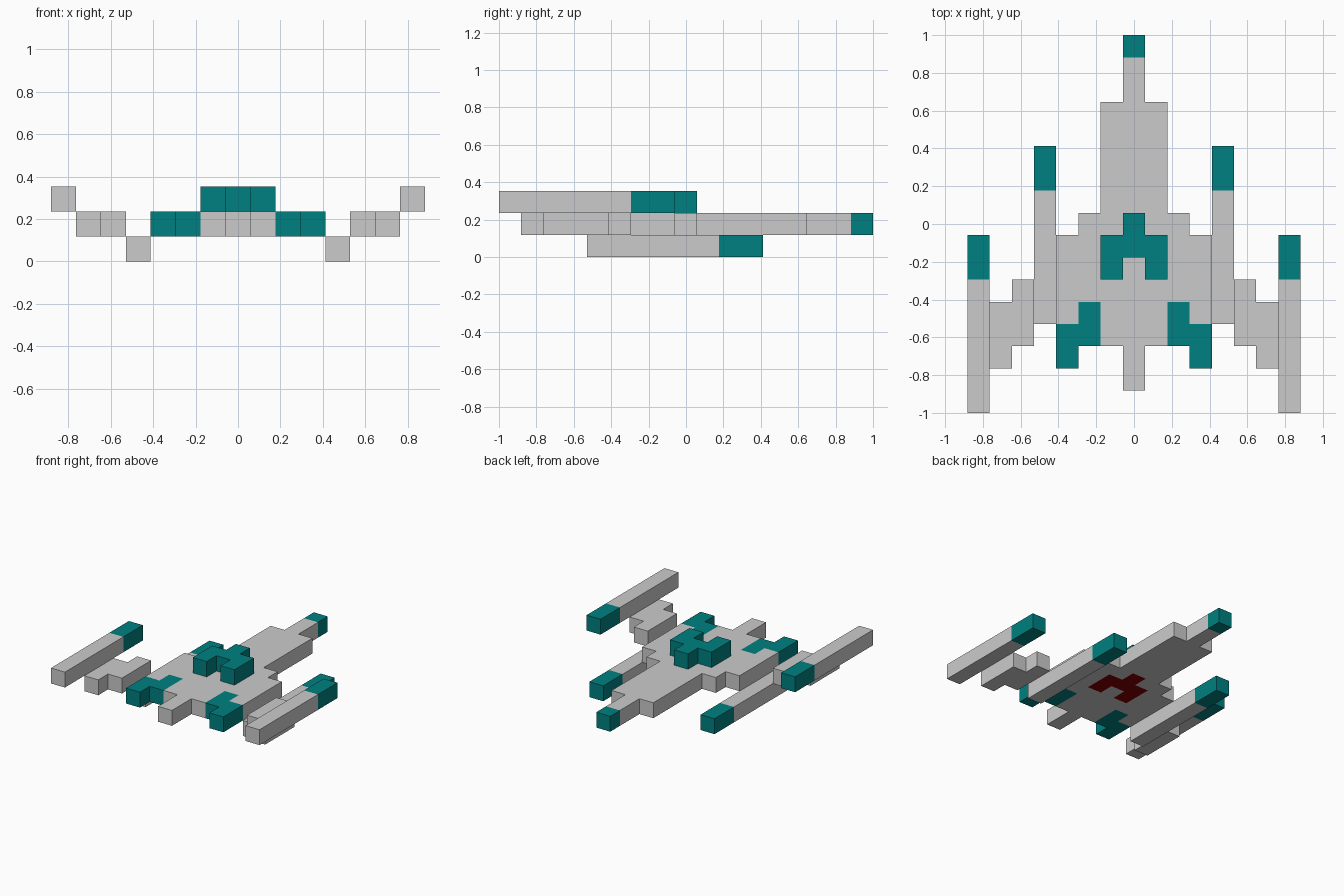
import bpy, bmesh, math

if "Cube" in bpy.data.objects:
    bpy.data.objects.remove(bpy.data.objects["Cube"])

U = 2 / 17  # block size: the craft is 17 blocks long


def paint(name, rgb):
    m = bpy.data.materials.new(name)
    m.diffuse_color = (*rgb, 1)
    m.use_nodes = True
    m.node_tree.nodes["Principled BSDF"].inputs["Base Color"].default_value = m.diffuse_color
    return m


TEAL = paint("teal", (0.0, 0.216, 0.216))
RED = paint("dark_red", (0.216, 0.0, 0.0))


def block_part(name, layer, strips, mat=None):
    """Closed block solid; strips are (column, first_row, end_row) in one layer."""
    cells = {(i, j) for i, a, b in strips for j in range(a, b)}
    bm = bmesh.new()

    def face(*pts):
        bm.faces.new([bm.verts.new(((x - 0.5) * U, y * U - 1, z * U)) for x, y, z in pts])

    lo, hi = layer, layer + 1
    for i, j in cells:
        ring = [(i, j), (i + 1, j), (i + 1, j + 1), (i, j + 1)]
        face(*[(x, y, hi) for x, y in ring])
        face(*[(x, y, lo) for x, y in reversed(ring)])
        # walls only where the part has no neighbouring block
        for k, (dx, dy) in enumerate([(0, -1), (1, 0), (0, 1), (-1, 0)]):
            if (i + dx, j + dy) not in cells:
                p, q = ring[k], ring[(k + 1) % 4]
                face((*p, lo), (*q, lo), (*q, hi), (*p, hi))
    bmesh.ops.remove_doubles(bm, verts=bm.verts, dist=1e-4)
    bmesh.ops.dissolve_limit(bm, angle_limit=math.radians(1), verts=bm.verts, edges=bm.edges)
    me = bpy.data.meshes.new(name)
    bm.to_mesh(me)
    bm.free()
    if mat:
        me.materials.append(mat)
    bpy.context.collection.objects.link(bpy.data.objects.new(name, me))


def both(strips):
    """Mirror strips across the centre column."""
    return sorted({(s * i, a, b) for i, a, b in strips for s in (1, -1)})


# Central hull with nose and tail, open under the canopy for the red core
block_part("hull", 1, both([(0, 1, 7), (0, 9, 16), (1, 3, 6), (1, 8, 14), (2, 5, 9), (3, 4, 8)]))
block_part("nose_tip", 1, [(0, 16, 17)], TEAL)

# Canopy on top, matching red core beneath it
footprint = both([(0, 7, 9), (1, 6, 8)])
block_part("canopy", 2, footprint, TEAL)
block_part("belly_core", 1, footprint, RED)

for s, side in ((-1, "left"), (1, "right")):
    # Stepped engine at the rear of the hull
    block_part(f"{side}_engine", 1, [(2 * s, 3, 5), (3 * s, 2, 4)], TEAL)
    # Low slung cannon
    block_part(f"{side}_cannon", 0, [(4 * s, 4, 10)])
    block_part(f"{side}_cannon_tip", 0, [(4 * s, 10, 12)], TEAL)
    # Stepped wing link
    block_part(f"{side}_wing", 1, [(5 * s, 3, 6), (6 * s, 2, 5)])
    # Raised wingtip pod
    block_part(f"{side}_wingtip_pod", 2, [(7 * s, 0, 6)])
    block_part(f"{side}_wingtip_pod_tip", 2, [(7 * s, 6, 8)], TEAL)
